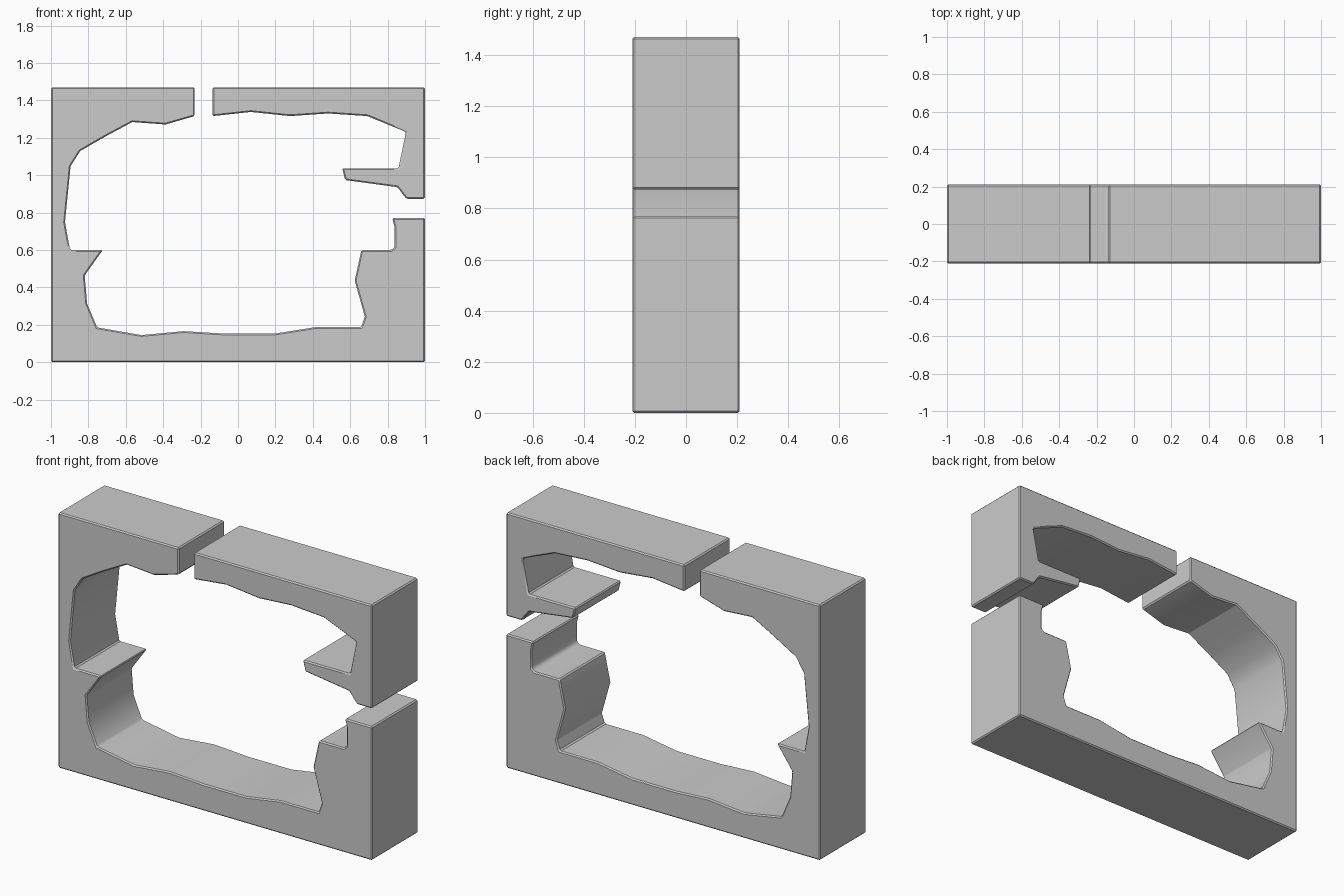
import bpy, bmesh, math

if "Cube" in bpy.data.objects:
    bpy.data.objects.remove(bpy.data.objects["Cube"])

HALF_DEPTH = 0.21
TOP = 1.47


def extruded_part(name, outline):
    """Extrude an x/z outline along y and chamfer its hard edges."""
    bm = bmesh.new()
    face = bm.faces.new([bm.verts.new((x, -HALF_DEPTH, z)) for x, z in outline])
    grown = bmesh.ops.extrude_face_region(bm, geom=[face])["geom"]
    moved = [g for g in grown if isinstance(g, bmesh.types.BMVert)]
    bmesh.ops.translate(bm, verts=moved, vec=(0, 2 * HALF_DEPTH, 0))
    bmesh.ops.recalc_face_normals(bm, faces=bm.faces)
    mesh = bpy.data.meshes.new(name)
    bm.to_mesh(mesh)
    bm.free()
    ob = bpy.data.objects.new(name, mesh)
    bpy.context.collection.objects.link(ob)
    bpy.ops.object.select_all(action='DESELECT')
    ob.select_set(True)
    bpy.context.view_layer.objects.active = ob
    bevel = ob.modifiers.new("edge_chamfer", 'BEVEL')
    bevel.width = 0.007
    bevel.segments = 1
    bevel.limit_method = 'ANGLE'
    bevel.angle_limit = math.radians(35)
    bpy.ops.object.modifier_apply(modifier=bevel.name)
    bpy.ops.object.shade_smooth_by_angle(angle=math.radians(30))
    return ob


# Lower frame: base, stepped right post, left wall with ledge, top left lintel
extruded_part("lower_frame", [
    (-1, 0), (1, 0), (1, 0.77),
    (0.825, 0.77), (0.838, 0.72), (0.838, 0.615), (0.82, 0.6), (0.66, 0.6),
    (0.624, 0.437), (0.678, 0.244), (0.659, 0.188),
    (0.417, 0.188), (0.197, 0.153), (-0.077, 0.153), (-0.291, 0.166),
    (-0.517, 0.145), (-0.753, 0.186),
    (-0.807, 0.314), (-0.82, 0.464), (-0.723, 0.6), (-0.898, 0.6),
    (-0.925, 0.748), (-0.895, 1.048), (-0.844, 1.129), (-0.705, 1.209),
    (-0.565, 1.284), (-0.388, 1.271), (-0.232, 1.316),
    (-0.232, TOP), (-1, TOP),
])

# Upper frame: top right lintel, short wall and projecting shelf
extruded_part("upper_frame", [
    (-0.136, TOP), (1, TOP), (1, 0.874), (0.9, 0.874),
    (0.852, 0.936), (0.573, 0.974), (0.557, 1.037), (0.858, 1.037),
    (0.898, 1.231), (0.691, 1.316), (0.482, 1.33), (0.278, 1.316),
    (0.069, 1.338), (-0.136, 1.316),
])
